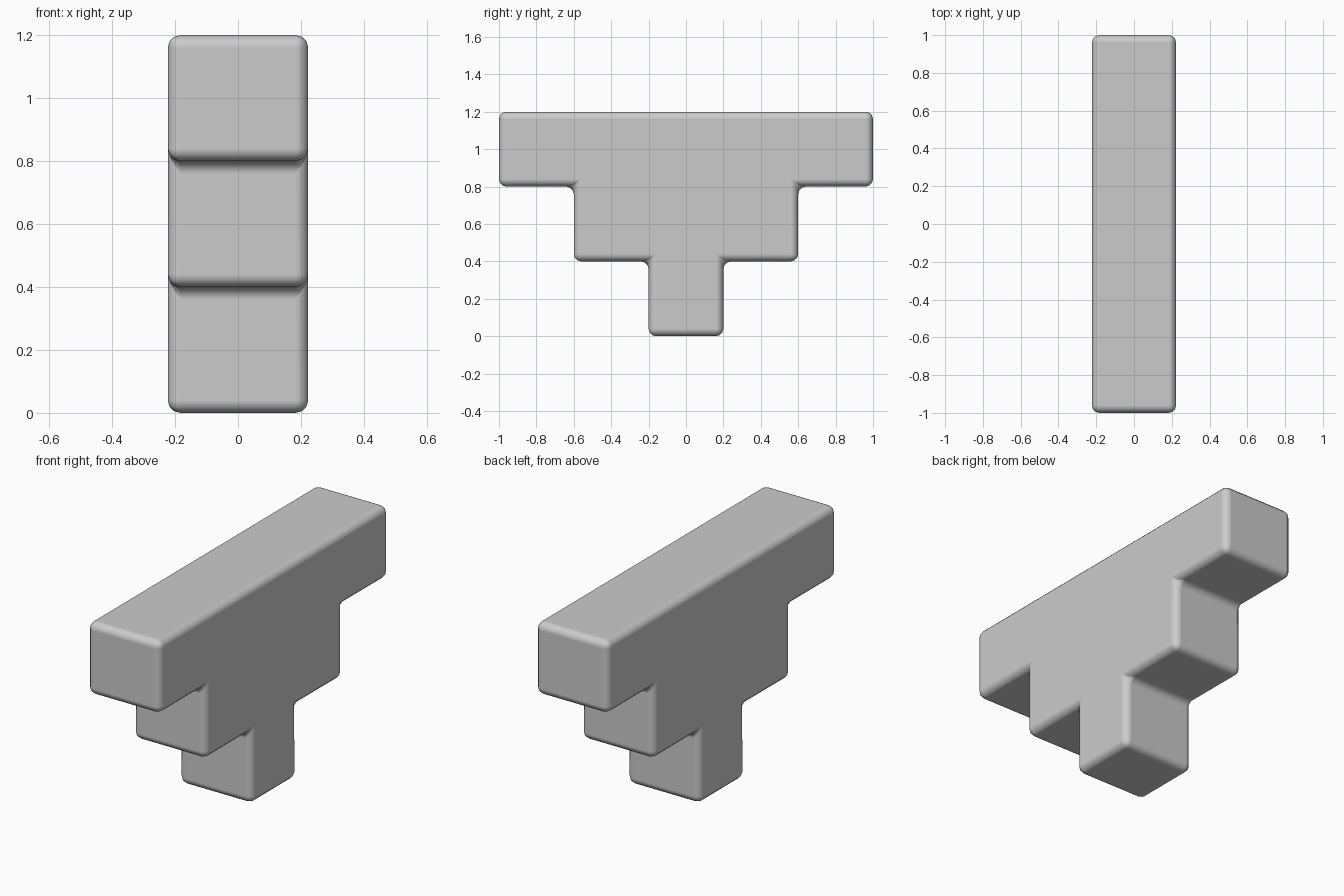
import bpy, bmesh

if "Cube" in bpy.data.objects:
    bpy.data.objects.remove(bpy.data.objects["Cube"])

HALF_WIDTH = 0.223
STEP = 0.4

# Stepped side profile (y, z): right half from bottom to top, then mirrored
right = []
for i in range(3):
    y = 0.2 + STEP * i
    right += [(y, STEP * i), (y, STEP * (i + 1))]
profile = right + [(-y, z) for y, z in reversed(right)]

# Extrude the profile across x
bm = bmesh.new()
face = bm.faces.new([bm.verts.new((-HALF_WIDTH, y, z)) for y, z in profile])
ext = bmesh.ops.extrude_face_region(bm, geom=[face])
moved = [g for g in ext["geom"] if isinstance(g, bmesh.types.BMVert)]
bmesh.ops.translate(bm, verts=moved, vec=(2 * HALF_WIDTH, 0, 0))

# Merge the flat joins and orient the faces outward
bmesh.ops.recalc_face_normals(bm, faces=bm.faces)
mesh = bpy.data.meshes.new("stepped_bracket")
bm.to_mesh(mesh)
bm.free()
for p in mesh.polygons:
    p.use_smooth = True

bracket = bpy.data.objects.new("stepped_bracket", mesh)
bpy.context.collection.objects.link(bracket)

# Rounded edges, both outer corners and inner step corners
bevel = bracket.modifiers.new("rounded_edges", 'BEVEL')
bevel.width = 0.04
bevel.segments = 3
bevel.limit_method = 'ANGLE'
bevel.harden_normals = True
